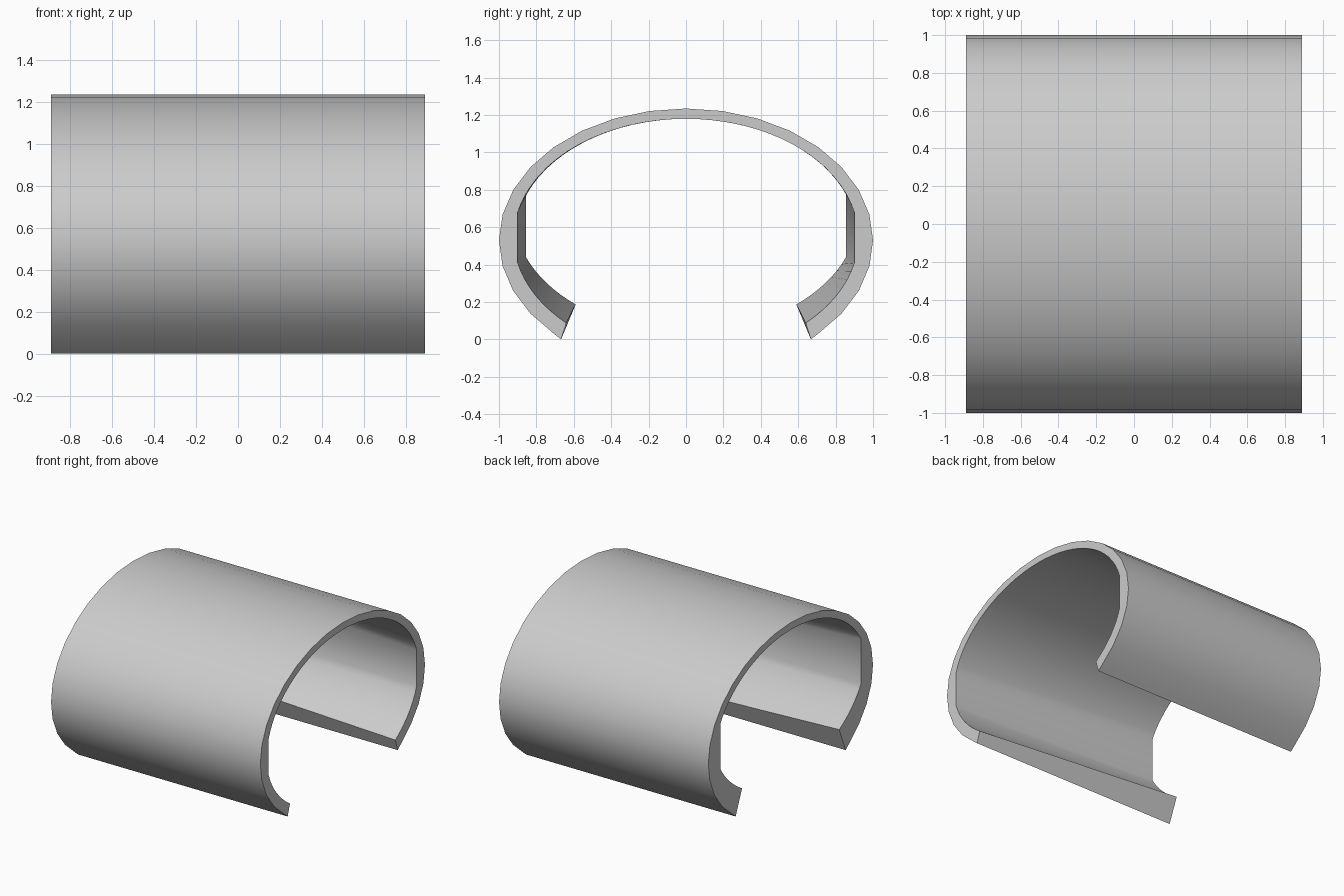
import bpy, bmesh
from math import sin, cos, asin, pi

cube = bpy.data.objects.get("Cube")
if cube:
    bpy.data.objects.remove(cube, do_unlink=True)

HALF_LENGTH = 0.89


def arc(a, b, centre, start, end, steps):
    """Points (y, z) on an ellipse, angle measured from the top."""
    angles = [start + (end - start) * i / steps for i in range(steps + 1)]
    return [(a * sin(t), centre + b * cos(t)) for t in angles]


def outer_half():
    # Faceted outer ellipse, ending at the floor
    return arc(1, 0.705, 0.53, 0, pi * 3 / 4, 12) + [(0.668, 0)]


def inner_half(flat, lift, end):
    # Ellipse arc, straight side wall, then a lower arc raised by lift
    a, b, centre = 0.921, 0.635, 0.545
    corner = asin(flat / a)
    upper = arc(a, b, centre, 0, corner, 16)
    lower = arc(a, b, centre + lift, pi - corner, pi - asin(end / a), 8)
    return upper + lower


def mirrored(half):
    return [(-y, z) for y, z in reversed(half[1:])] + half


def ring(bm, x, outer, inner):
    return [[bm.verts.new((x, y, z)) for y, z in mirrored(h)] for h in (outer, inner)]


def skin(bm, first, second):
    for i in range(len(first) - 1):
        bm.faces.new((first[i], first[i + 1], second[i + 1], second[i]))


# Open sleeve whose lower lips thicken toward one end
bm = bmesh.new()
out_l, in_l = ring(bm, HALF_LENGTH, outer_half(), inner_half(0.90, 0, 0.64))
out_r, in_r = ring(bm, -HALF_LENGTH, outer_half(), inner_half(0.855, 0.13, 0.59))
skin(bm, out_l, out_r)
skin(bm, in_l, in_r)
for outer, inner in ((out_l, in_l), (out_r, in_r)):
    bm.faces.new(outer + inner[::-1])
for i in (0, -1):
    bm.faces.new((out_l[i], out_r[i], in_r[i], in_l[i]))
bmesh.ops.recalc_face_normals(bm, faces=bm.faces)

mesh = bpy.data.meshes.new("sleeve")
bm.to_mesh(mesh)
bm.free()
sleeve = bpy.data.objects.new("sleeve", mesh)
bpy.context.collection.objects.link(sleeve)

# Plain grey finish
grey = bpy.data.materials.new("light_grey")
grey.use_nodes = True
colour = (0.6, 0.6, 0.6, 1)
grey.diffuse_color = colour
grey.node_tree.nodes["Principled BSDF"].inputs["Base Color"].default_value = colour
mesh.materials.append(grey)

bpy.ops.object.select_all(action="DESELECT")
sleeve.select_set(True)
bpy.context.view_layer.objects.active = sleeve
bpy.ops.object.shade_smooth_by_angle(angle=pi / 4)
